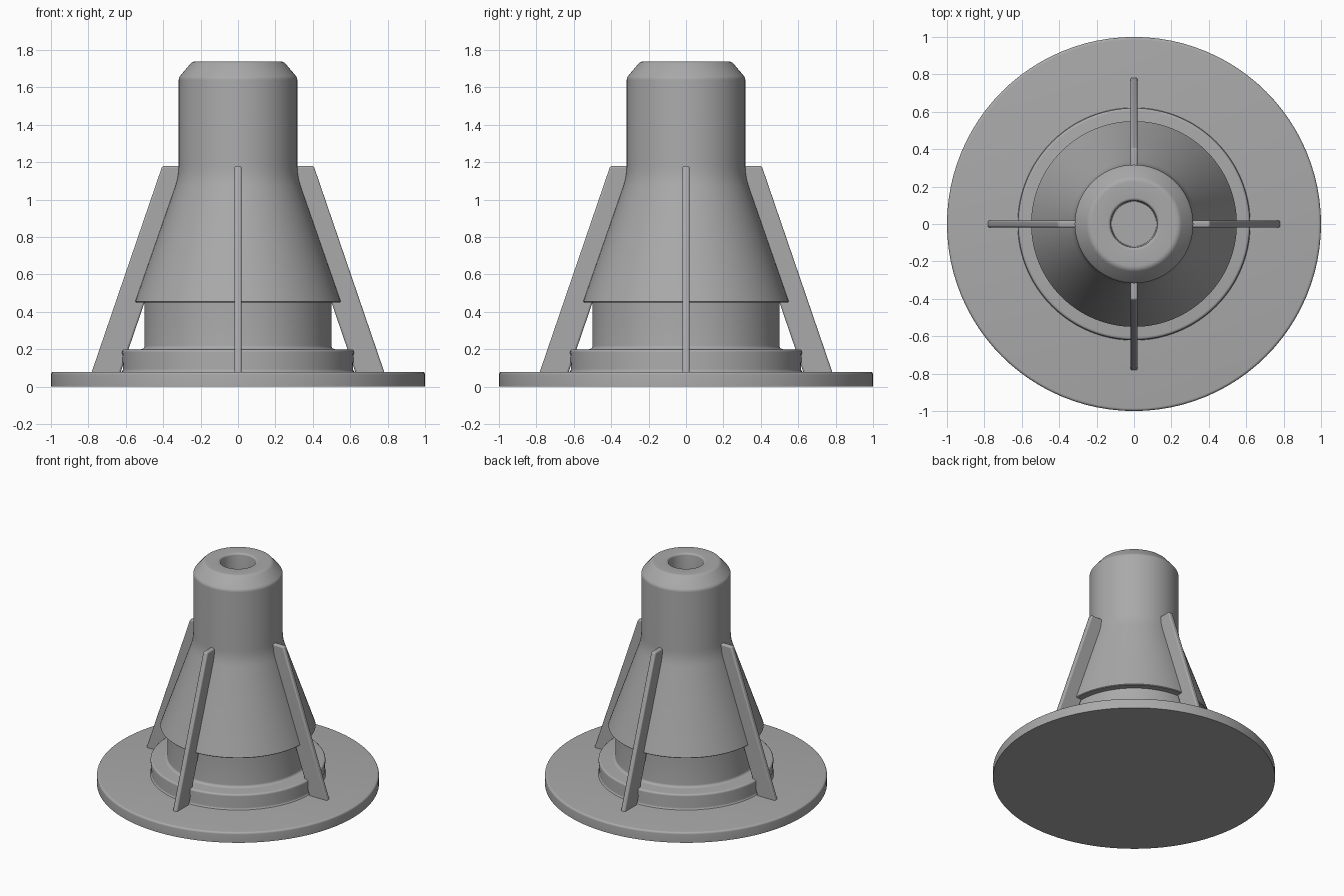
import bpy, bmesh, math
from mathutils import Matrix

cube = bpy.data.objects.get("Cube")
if cube:
    bpy.data.objects.remove(cube, do_unlink=True)

grey = bpy.data.materials.new("plain grey")
grey.use_nodes = True
COLOUR = (0.4, 0.4, 0.4, 1)
grey.diffuse_color = COLOUR
grey.node_tree.nodes["Principled BSDF"].inputs["Base Color"].default_value = COLOUR


def finish(bm, name, bevel=0):
    """Turn a bmesh into a smooth-shaded object with softened edges."""
    bmesh.ops.remove_doubles(bm, verts=bm.verts, dist=1e-5)
    bmesh.ops.recalc_face_normals(bm, faces=bm.faces)
    mesh = bpy.data.meshes.new(name)
    bm.to_mesh(mesh)
    bm.free()
    mesh.materials.append(grey)
    obj = bpy.data.objects.new(name, mesh)
    bpy.context.collection.objects.link(obj)
    if bevel:
        mod = obj.modifiers.new("soft edges", "BEVEL")
        mod.width, mod.segments = bevel, 3
        mod.limit_method, mod.angle_limit = "ANGLE", math.radians(40)
    bpy.ops.object.select_all(action="DESELECT")
    obj.select_set(True)
    bpy.context.view_layer.objects.active = obj
    bpy.ops.object.shade_smooth_by_angle(angle=math.radians(35))
    return obj


def lathe(name, profile, bevel=0, sides=96):
    """Spin a radius/height profile around the z axis."""
    bm = bmesh.new()
    verts = [bm.verts.new((r, 0, z)) for r, z in profile]
    edges = [bm.edges.new(pair) for pair in zip(verts, verts[1:])]
    bmesh.ops.spin(bm, geom=verts + edges, cent=(0, 0, 0), axis=(0, 0, 1),
                   angle=math.tau, steps=sides, use_merge=False)
    return finish(bm, name, bevel)


def arc(cx, cz, radius, start, end, steps=5):
    """Points on a rounded profile corner, angles in degrees."""
    angles = [math.radians(start + (end - start) * i / steps) for i in range(steps + 1)]
    return [(cx + radius * math.cos(a), cz + radius * math.sin(a)) for a in angles]


# Flat round base
lathe("base_flange", [(0, 0), (1, 0)] + arc(0.985, 0.065, 0.015, 0, 90) + [(0, 0.08)])

# Raised collar and inner drum, with fillets where they meet
lathe("collar_and_drum", [(0, 0.08)] + arc(0.635, 0.095, 0.02, 270, 180)
      + arc(0.605, 0.185, 0.015, 0, 90) + arc(0.52, 0.22, 0.02, 270, 180)
      + [(0.5, 0.46), (0, 0.46)])

# Flared skirt, neck, chamfered tip and blind bore
lathe("skirt_and_neck", [(0, 0.45), (0.545, 0.45), (0.55, 0.455),
      (0.336, 1.07), (0.326, 1.105), (0.32, 1.14), (0.317, 1.18), (0.317, 1.64)]
      + arc(0.282, 1.64, 0.035, 0, 45) + arc(0.225, 1.70, 0.04, 45, 90)
      + arc(0.14, 1.725, 0.015, 90, 180) + [(0.12, 1.6), (0, 1.6)])

# Four leaning ribs
RIB = [(0.785, 0.07), (0.405, 1.18), (0.25, 1.18), (0.63, 0.07)]
for i, side in enumerate(("left", "back", "right", "front")):
    bm = bmesh.new()
    face = bm.faces.new([bm.verts.new((x, -0.019, z)) for x, z in RIB])
    side_geom = bmesh.ops.extrude_face_region(bm, geom=[face])["geom"]
    moved = [v for v in side_geom if isinstance(v, bmesh.types.BMVert)]
    bmesh.ops.translate(bm, verts=moved, vec=(0, 0.038, 0))
    bmesh.ops.transform(bm, matrix=Matrix.Rotation(i * math.pi / 2, 4, "Z"), verts=bm.verts)
    finish(bm, side + "_rib", bevel=0.01)
